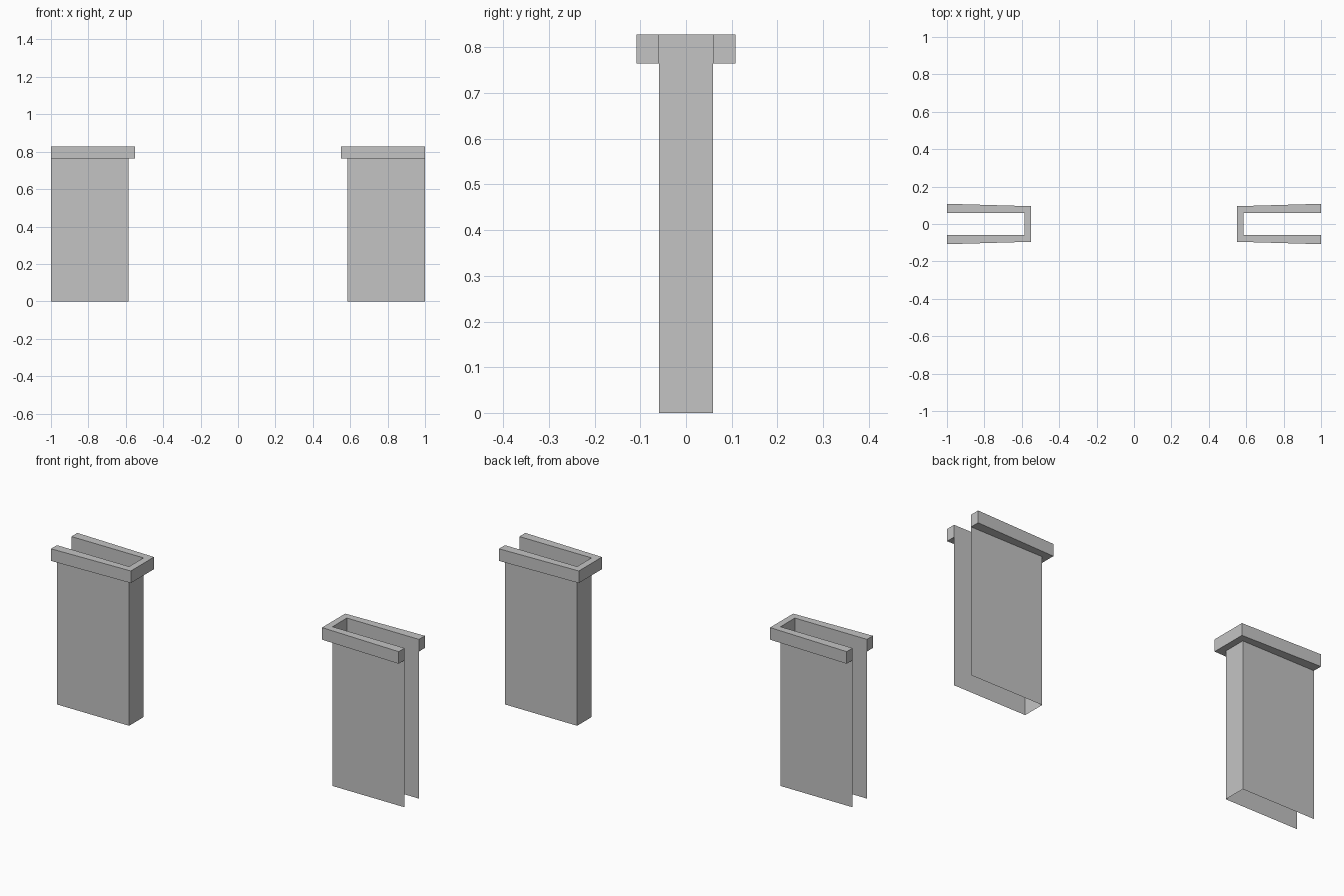
import bpy
import bmesh

cube = bpy.data.objects.get("Cube")
if cube:
    bpy.data.objects.remove(cube, do_unlink=True)

# One plain grey for everything
grey = bpy.data.materials.new("plain grey")
grey.use_nodes = True
colour = (0.55, 0.55, 0.55, 1)
grey.diffuse_color = colour
grey.node_tree.nodes["Principled BSDF"].inputs["Base Color"].default_value = colour

END, INNER, LIP = 1.0, 0.585, 0.55      # open end, wall face, cap face along x
HALF = 0.059                            # half depth of the wall
CAP_Z, TOP = 0.765, 0.828


def finish(name, bm):
    mesh = bpy.data.meshes.new(name)
    bm.to_mesh(mesh)
    bm.free()
    mesh.materials.append(grey)
    obj = bpy.data.objects.new(name, mesh)
    bpy.context.collection.objects.link(obj)


def u_path(side, x_in, y_in, y_out):
    """Four corners of a U that opens toward the outer end."""
    pts = [(END, -y_out), (x_in, -y_in), (x_in, y_in), (END, y_out)]
    return [(side * x, y) for x, y in pts]


def build_wall(name, side):
    # Thin three-sided sheet, open at the outer end, top and bottom
    bm = bmesh.new()
    path = u_path(side, INNER, HALF, HALF)
    low = [bm.verts.new((x, y, 0)) for x, y in path]
    high = [bm.verts.new((x, y, CAP_Z)) for x, y in path]
    for i in range(3):
        face = bm.faces.new((low[i], low[i + 1], high[i + 1], high[i]))
        face.normal_update()
        middle = face.calc_center_median()
        outward = -side * face.normal.x if i == 1 else face.normal.y * middle.y
        if outward < 0:
            face.normal_flip()
    finish(name, bm)


def build_cap(name, side):
    # Solid U-shaped trim whose arms widen slightly toward the open end
    bm = bmesh.new()
    outer = u_path(side, LIP, 0.095, 0.108)
    inner = u_path(side, INNER, HALF, HALF)
    faces = []
    for i in range(3):
        quad = (outer[i], outer[i + 1], inner[i + 1], inner[i])
        faces.append(bm.faces.new([bm.verts.new((x, y, CAP_Z)) for x, y in quad]))
    bmesh.ops.remove_doubles(bm, verts=bm.verts[:], dist=0.0001)
    result = bmesh.ops.extrude_face_region(bm, geom=bm.faces[:], use_keep_orig=True)
    raised = [g for g in result["geom"] if isinstance(g, bmesh.types.BMVert)]
    bmesh.ops.translate(bm, verts=raised, vec=(0, 0, TOP - CAP_Z))
    bmesh.ops.recalc_face_normals(bm, faces=bm.faces[:])
    finish(name, bm)


for label, side in (("left", 1), ("right", -1)):
    build_wall(label + "_wall", side)
    build_cap(label + "_cap_trim", side)
